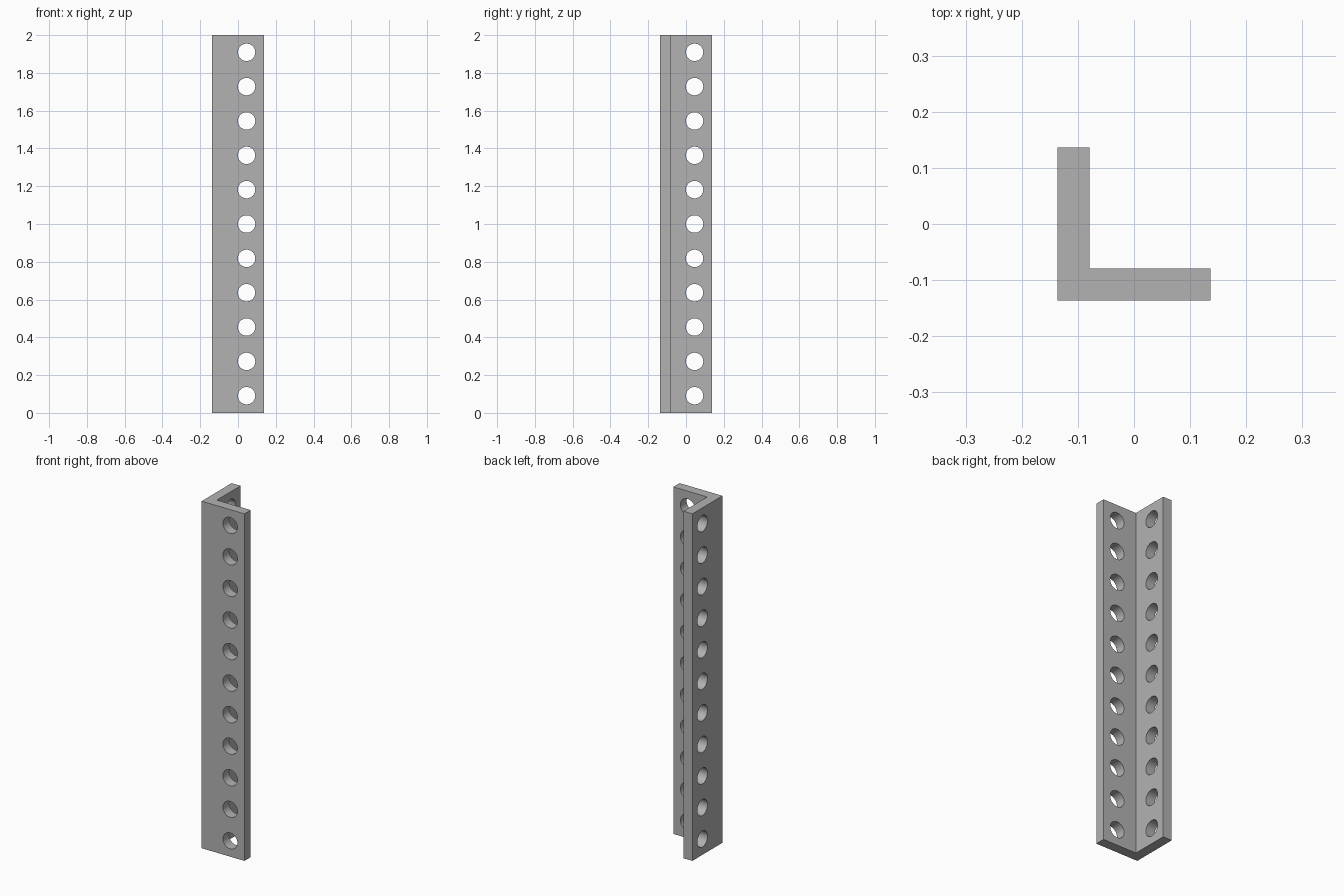
import bpy, bmesh, math
from mathutils import Matrix, Vector

cube = bpy.data.objects.get("Cube")
if cube:
    bpy.data.objects.remove(cube, do_unlink=True)

HOLES = 11
HEIGHT = 2.0
PITCH = HEIGHT / HOLES
HALF = PITCH * 0.75      # half the width of a leg
THICK = 0.057
HOLE_AT = PITCH / 4      # hole centre along each leg
RADIUS = 0.046


def make_object(name, bm):
    mesh = bpy.data.meshes.new(name)
    bmesh.ops.recalc_face_normals(bm, faces=bm.faces)
    bm.to_mesh(mesh)
    bm.free()
    obj = bpy.data.objects.new(name, mesh)
    bpy.context.collection.objects.link(obj)
    return obj


# Plain grey metal
grey = bpy.data.materials.new("grey_metal")
grey.use_nodes = True
colour = (0.45, 0.45, 0.45, 1)
grey.diffuse_color = colour
grey.node_tree.nodes["Principled BSDF"].inputs["Base Color"].default_value = colour

# L-shaped bar, extruded upward from its profile
inner = -HALF + THICK
profile = [(-HALF, -HALF), (HALF, -HALF), (HALF, inner),
           (inner, inner), (inner, HALF), (-HALF, HALF)]
bm = bmesh.new()
base = bm.faces.new([bm.verts.new((x, y, 0)) for x, y in profile])
top = bmesh.ops.extrude_face_region(bm, geom=[base], use_keep_orig=True)
bmesh.ops.translate(bm, vec=(0, 0, HEIGHT),
                    verts=[v for v in top["geom"] if isinstance(v, bmesh.types.BMVert)])
bar = make_object("angle_bar", bm)
bar.data.materials.append(grey)

# Drill pins for the row of holes in each leg
bm = bmesh.new()
mid = -HALF + THICK / 2
for i in range(HOLES):
    z = (i + 0.5) * PITCH
    for centre, axis in (((HOLE_AT, mid, z), "X"), ((mid, HOLE_AT, z), "Y")):
        bmesh.ops.create_cone(
            bm, cap_ends=True, segments=48, radius1=RADIUS, radius2=RADIUS,
            depth=THICK + 0.03,
            matrix=Matrix.Translation(Vector(centre)) @ Matrix.Rotation(math.pi / 2, 4, axis))
pins = make_object("hole_cutter", bm)
pins.data.materials.append(grey)

# Cut the holes and bake the result
cut = bar.modifiers.new("holes", "BOOLEAN")
cut.operation = "DIFFERENCE"
cut.solver = "EXACT"
cut.object = pins
bpy.ops.object.select_all(action="DESELECT")
bar.select_set(True)
bpy.context.view_layer.objects.active = bar
bpy.ops.object.modifier_apply(modifier=cut.name)
bpy.data.objects.remove(pins, do_unlink=True)
bpy.ops.object.shade_smooth_by_angle(angle=math.radians(30))
